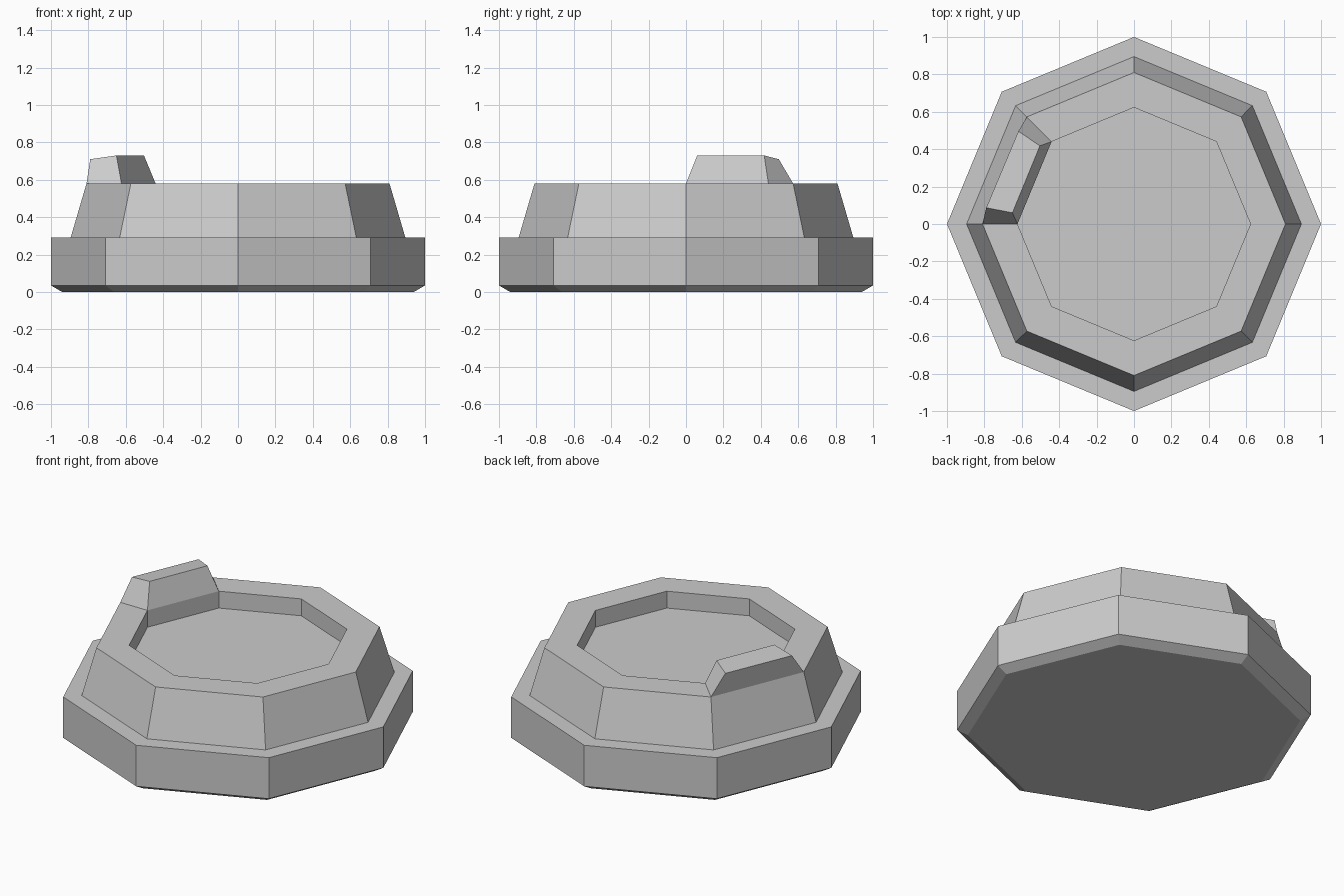
import bpy
import bmesh
from math import cos, sin, pi

SIDES = 8

cube = bpy.data.objects.get("Cube")
if cube:
    bpy.data.objects.remove(cube, do_unlink=True)

grey = bpy.data.materials.new("plain_grey")
grey.use_nodes = True
colour = (0.6, 0.6, 0.6, 1)
grey.diffuse_color = colour
bsdf = next(n for n in grey.node_tree.nodes if n.type == "BSDF_PRINCIPLED")
bsdf.inputs["Base Color"].default_value = colour


def finish(name, bm):
    """Turn a bmesh into a flat shaded grey object."""
    bmesh.ops.recalc_face_normals(bm, faces=bm.faces)
    mesh = bpy.data.meshes.new(name)
    bm.to_mesh(mesh)
    bm.free()
    mesh.materials.append(grey)
    obj = bpy.data.objects.new(name, mesh)
    bpy.context.collection.objects.link(obj)
    return obj


def corner(radius, z, step):
    angle = 2 * pi * step / SIDES
    return (radius * cos(angle), radius * sin(angle), z)


def bridge(bm, lower, upper):
    """Join two vertex loops of equal length with quads."""
    n = len(lower)
    for i in range(n):
        j = (i + 1) % n
        bm.faces.new((lower[i], lower[j], upper[j], upper[i]))


# Octagonal body: chamfered plinth, tapered drum, rim and sunken floor
RIM_OUT, RIM_IN, RIM_Z = 0.81, 0.623, 0.58
profile = [(0.94, 0), (1, 0.035), (1, 0.29), (0.895, 0.29),
           (RIM_OUT, RIM_Z), (RIM_IN, RIM_Z), (RIM_IN, 0.475)]
bm = bmesh.new()
rings = [[bm.verts.new(corner(r, z, s)) for s in range(SIDES)]
         for r, z in profile]
for lower, upper in zip(rings, rings[1:]):
    bridge(bm, lower, upper)
bm.faces.new(rings[0])
bm.faces.new(rings[-1])
finish("octagonal_body", bm)

# Raised block filling one rim segment, narrowing upwards to a sloped top
bm = bmesh.new()
foot = [bm.verts.new(corner(r, RIM_Z, s))
        for r, s in ((RIM_OUT, 4), (RIM_IN, 4), (RIM_IN, 3), (RIM_OUT, 3))]
top = [bm.verts.new(p) for p in ((-0.79, 0.087, 0.71), (-0.65, 0.06, 0.73),
                                 (-0.503, 0.418, 0.73), (-0.618, 0.496, 0.71))]
bridge(bm, foot, top)
bm.faces.new(top)
finish("rim_block", bm)
